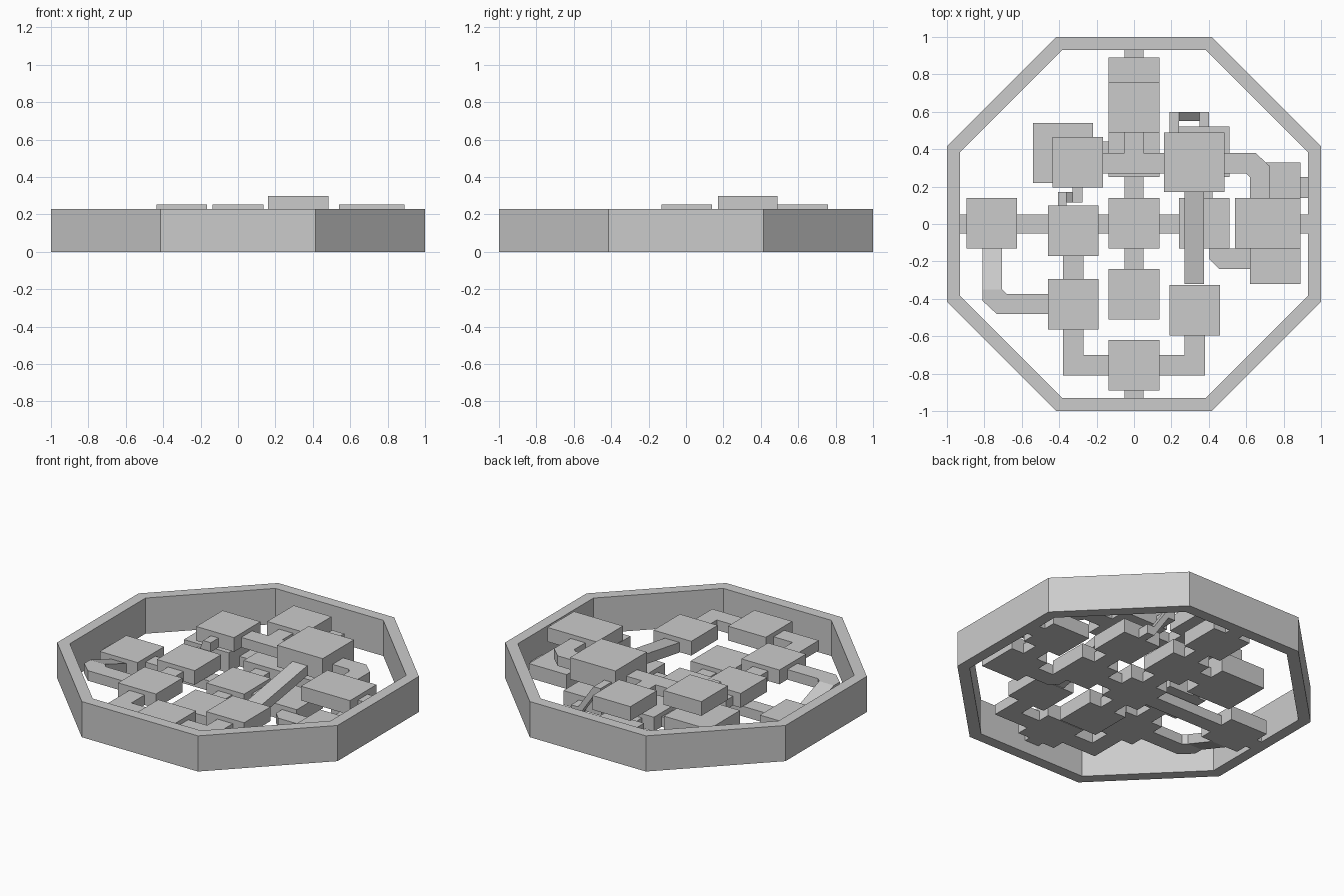
import bpy, math

LEVEL = (0.0, 0.08, 0.16)   # floor heights
ROOM, HALL = 0.09, 0.065    # room and passage heights


def mesh(name, verts, faces):
    me = bpy.data.meshes.new(name)
    me.from_pydata(verts, [], faces)
    ob = bpy.data.objects.new(name, me)
    bpy.context.collection.objects.link(ob)
    return ob


def prism(name, pts, floor, height):
    """Extrude a counter-clockwise outline; floor is a height or a function of (x, y)."""
    f = floor if callable(floor) else (lambda x, y: floor)
    n = len(pts)
    verts = [(x, y, f(x, y)) for x, y in pts] + [(x, y, f(x, y) + height) for x, y in pts]
    faces = [tuple(reversed(range(n))), tuple(range(n, 2 * n))]
    faces += [(i, (i + 1) % n, n + (i + 1) % n, n + i) for i in range(n)]
    return mesh(name, verts, faces)


def block(name, x0, x1, y0, y1, floor, height):
    return prism(name, [(x0, y0), (x1, y0), (x1, y1), (x0, y1)], floor, height)


def slope(ya, za, yb, zb):
    return lambda x, y: za + (y - ya) / (yb - ya) * (zb - za)


# octagonal boundary wall
rings = []
for apothem in (1.0, 0.93):
    r = apothem / math.cos(math.pi / 8)
    for z in (0, 0.23):
        rings += [(r * math.cos(math.radians(22.5 + 45 * i)),
                   r * math.sin(math.radians(22.5 + 45 * i)), z) for i in range(8)]
faces = []
for i in range(8):
    j = (i + 1) % 8
    faces += [(i, j, 8 + j, 8 + i), (16 + j, 16 + i, 24 + i, 24 + j),
              (8 + i, 8 + j, 24 + j, 24 + i), (j, i, 16 + i, 16 + j)]
mesh("boundary_wall", rings, faces)

# standard rooms: lower-left corner and level
S = 0.27
for k, (x, y, lv) in enumerate([
        (-0.895, -0.13, 0), (-0.135, -0.13, 0), (-0.135, -0.51, 0),
        (-0.135, 0.25, 0), (-0.135, 0.62, 0), (0.24, 0.25, 0), (0.24, -0.13, 0),
        (0.62, -0.32, 0), (0.62, 0.06, 0),
        (-0.46, -0.17, 1), (-0.46, -0.565, 1), (-0.135, -0.89, 1), (0.19, -0.595, 1),
        (-0.435, 0.195, 2), (-0.135, 0.49, 2)]):
    block(f"room_{k}", x, x + S, y, y + S, LEVEL[lv], ROOM + 0.002)

# larger rooms
block("large_upper_room", 0.16, 0.485, 0.17, 0.49, LEVEL[2], 0.14)
block("large_lower_room", -0.54, -0.22, 0.22, 0.54, 0, 0.13)
block("wide_upper_room", 0.54, 0.89, -0.13, 0.14, LEVEL[2], ROOM + 0.002)

# straight passages: extents and level
for k, (x0, x1, y0, y1, lv) in enumerate([
        (-0.93, -0.895, -0.05, 0.05, 0), (-0.625, -0.135, -0.05, 0.05, 0),
        (0.135, 0.24, -0.05, 0.05, 0), (-0.05, 0.05, -0.24, -0.13, 0),
        (-0.05, 0.05, 0.14, 0.25, 0), (-0.05, 0.05, 0.52, 0.62, 0),
        (-0.05, 0.05, 0.89, 0.93, 0), (-0.22, -0.135, 0.33, 0.44, 0),
        (0.32, 0.42, 0.14, 0.25, 0), (0.70, 0.80, -0.05, 0.06, 0),
        (0.89, 0.93, 0.14, 0.25, 0),
        (-0.38, -0.27, -0.295, -0.17, 1), (-0.05, 0.05, -0.93, -0.89, 1),
        (-0.165, 0.16, 0.27, 0.38, 2), (-0.05, 0.05, 0.38, 0.49, 2),
        (0.89, 0.93, -0.05, 0.05, 2)]):
    block(f"passage_{k}", x0, x1, y0, y1, LEVEL[lv], HALL)

# front corner passages
for side, y in ((-1, -0.565), (1, -0.595)):
    pts = [(0.135, -0.81), (0.38, -0.81), (0.38, y), (0.27, y), (0.27, -0.70), (0.135, -0.70)]
    if side < 0:
        pts = [(-px, py) for px, py in reversed(pts)]
    prism(f"front_corner_passage_{'left' if side < 0 else 'right'}", pts, LEVEL[1], HALL)

# chamfered corner passages
prism("left_corner_passage",
      [(-0.81, -0.35), (-0.81, -0.41), (-0.735, -0.48), (-0.46, -0.48), (-0.46, -0.375),
       (-0.68, -0.375), (-0.705, -0.35)], LEVEL[1], HALL)
block("left_ramp", -0.81, -0.705, -0.35, -0.13, slope(-0.35, LEVEL[1], -0.13, 0), HALL)
prism("upper_corner_passage",
      [(0.485, 0.27), (0.60, 0.27), (0.62, 0.25), (0.62, 0.14), (0.725, 0.14),
       (0.725, 0.31), (0.65, 0.38), (0.485, 0.38)], LEVEL[2], HALL)
prism("lower_corner_passage",
      [(0.405, -0.13), (0.405, -0.19), (0.455, -0.24), (0.62, -0.24), (0.62, -0.13)], 0, HALL)

# long ramp between upper and middle rooms
block("long_ramp", 0.27, 0.375, -0.32, 0.17, slope(-0.32, LEVEL[1], 0.17, LEVEL[2]), HALL)

# narrow stairs from lower to upper room at the back
block("back_stair_top", 0.19, 0.24, 0.49, 0.60, LEVEL[2], 0.06)
prism("back_stair_flight", [(0.24, 0.55), (0.35, 0.55), (0.35, 0.60), (0.24, 0.60)],
      lambda x, y: 0.16 - (x - 0.24) / 0.11 * 0.16, 0.06)
block("back_stair_bottom", 0.35, 0.40, 0.52, 0.60, 0, 0.06)

# narrow stairs from middle to upper room on the left
block("side_stair_top", -0.33, -0.275, 0.115, 0.195, LEVEL[2], 0.06)
prism("side_stair_flight", [(-0.36, 0.115), (-0.33, 0.115), (-0.33, 0.17), (-0.36, 0.17)],
      lambda x, y: 0.08 + (x + 0.36) / 0.03 * 0.08, 0.06)
block("side_stair_bottom", -0.405, -0.36, 0.10, 0.17, LEVEL[1], 0.06)
